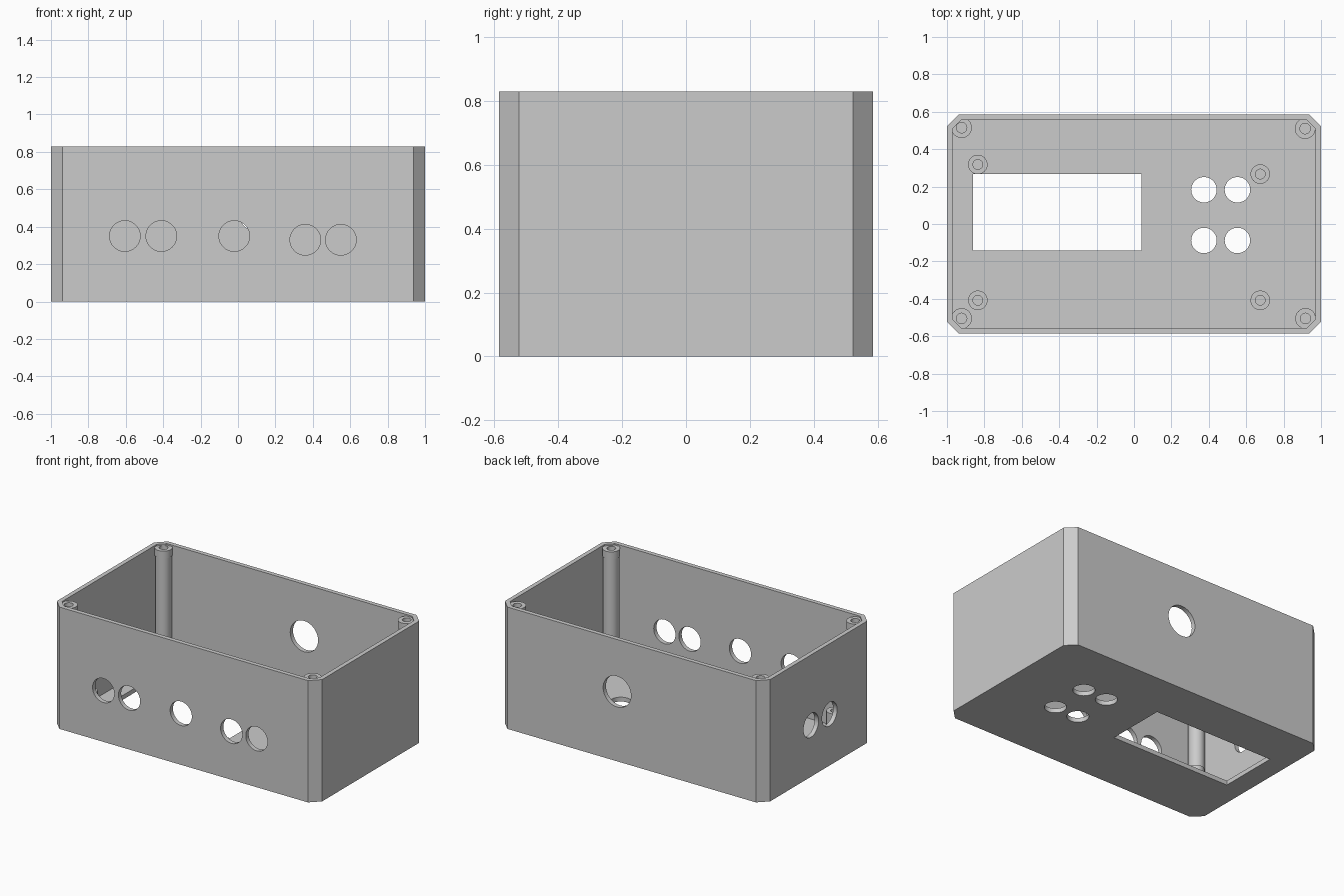
import bpy, bmesh, math
from mathutils import Matrix

old = bpy.data.objects.get("Cube")
if old:
    bpy.data.objects.remove(old, do_unlink=True)

grey = bpy.data.materials.new("light_grey_plastic")
grey.use_nodes = True
colour = (0.6, 0.6, 0.6, 1)
grey.diffuse_color = colour
grey.node_tree.nodes["Principled BSDF"].inputs["Base Color"].default_value = colour

HX, HY, H, WALL = 1.0, 0.585, 0.83, 0.03


def finish(name, bm):
    bmesh.ops.recalc_face_normals(bm, faces=bm.faces)
    mesh = bpy.data.meshes.new(name)
    bm.to_mesh(mesh)
    bm.free()
    mesh.materials.append(grey)
    ob = bpy.data.objects.new(name, mesh)
    bpy.context.collection.objects.link(ob)
    return ob


def prism(name, hx, hy, chamfer, z0, z1):
    """Upright block with chamfered vertical corners."""
    bm = bmesh.new()
    ring = []
    for sx, sy in ((1, 1), (-1, 1), (-1, -1), (1, -1)):
        pair = [(sx * hx, sy * (hy - chamfer)), (sx * (hx - chamfer), sy * hy)]
        ring += pair if sx * sy > 0 else pair[::-1]
    face = bm.faces.new([bm.verts.new((x, y, z0)) for x, y in ring])
    top = bmesh.ops.extrude_face_region(bm, geom=[face])["geom"]
    moved = [v for v in top if isinstance(v, bmesh.types.BMVert)]
    bmesh.ops.translate(bm, verts=moved, vec=(0, 0, z1 - z0))
    return finish(name, bm)


def drill(name, centre, radius, axis):
    """Round cutter along one axis."""
    turn = {"x": Matrix.Rotation(math.pi / 2, 4, "Y"),
            "y": Matrix.Rotation(math.pi / 2, 4, "X"),
            "z": Matrix.Identity(4)}[axis]
    bm = bmesh.new()
    bmesh.ops.create_cone(bm, cap_ends=True, segments=48, radius1=radius,
                          radius2=radius, depth=0.2,
                          matrix=Matrix.Translation(centre) @ turn)
    return finish(name, bm)


def box_cutter(name, x0, x1, y0, y1):
    bm = bmesh.new()
    bmesh.ops.create_cube(bm, size=1, matrix=Matrix.Translation(
        ((x0 + x1) / 2, (y0 + y1) / 2, 0)) @ Matrix.Diagonal((x1 - x0, y1 - y0, 0.2, 1)))
    return finish(name, bm)


def lathe(name, x, y, profile):
    """Spin a radius/height profile about a vertical axis."""
    bm = bmesh.new()
    verts = [bm.verts.new((r, 0, z)) for r, z in profile]
    edges = [bm.edges.new(p) for p in zip(verts, verts[1:])]
    bmesh.ops.spin(bm, geom=verts + edges, cent=(0, 0, 0), axis=(0, 0, 1),
                   angle=math.tau, steps=32)
    bmesh.ops.remove_doubles(bm, verts=bm.verts, dist=0.0001)
    bmesh.ops.translate(bm, verts=bm.verts, vec=(x, y, 0))
    return finish(name, bm)


def smooth(ob):
    bpy.ops.object.select_all(action="DESELECT")
    ob.select_set(True)
    bpy.context.view_layer.objects.active = ob
    bpy.ops.object.shade_smooth_by_angle(angle=math.radians(30))


# Open-topped case and everything cut out of it
case = prism("case", HX, HY, 0.063, 0, H)
cutters = [prism("cavity", HX - WALL, HY - WALL, 0.046, WALL, H + 0.1),
           box_cutter("display_window", -0.86, 0.04, -0.143, 0.267)]

# Front sockets
for x, z in ((-0.605, 0.35), (-0.41, 0.35), (-0.02, 0.35), (0.36, 0.33), (0.55, 0.33)):
    cutters.append(drill("front_hole", (x, -HY, z), 0.082, "y"))
# Rear cable hole
cutters.append(drill("rear_hole", (0.11, HY, 0.475), 0.105, "y"))
# Holes in the -x end
for y in (0.082, -0.118):
    cutters.append(drill("end_hole", (-HX, y, 0.35), 0.081, "x"))
# Button holes in the floor
for x in (0.374, 0.553):
    for y in (0.183, -0.088):
        cutters.append(drill("button_hole", (x, y, 0), 0.068, "z"))

bpy.context.view_layer.objects.active = case
for cutter in cutters:
    cutter.hide_render = True
    mod = case.modifiers.new("cut", "BOOLEAN")
    mod.operation, mod.solver, mod.object = "DIFFERENCE", "EXACT", cutter
    bpy.ops.object.modifier_apply(modifier=mod.name)
for cutter in cutters:
    bpy.data.objects.remove(cutter, do_unlink=True)
smooth(case)

# Corner screw posts, each with a slightly wider head and a blind hole
top = H - 0.01
for x, y in ((-0.922, 0.515), (0.915, 0.51), (-0.922, -0.505), (0.917, -0.505)):
    smooth(lathe("corner_post", x, y, [
        (0.051, 0.01), (0.051, top - 0.05), (0.055, top - 0.05), (0.055, top),
        (0.028, top), (0.028, top - 0.2), (0, top - 0.2)]))

# Short board standoffs on the floor
for x, y in ((-0.835, 0.318), (0.675, 0.267), (-0.835, -0.408), (0.675, -0.408)):
    smooth(lathe("board_standoff", x, y, [
        (0.052, 0.01), (0.052, 0.22), (0.026, 0.22), (0.026, 0.06), (0, 0.06)]))
